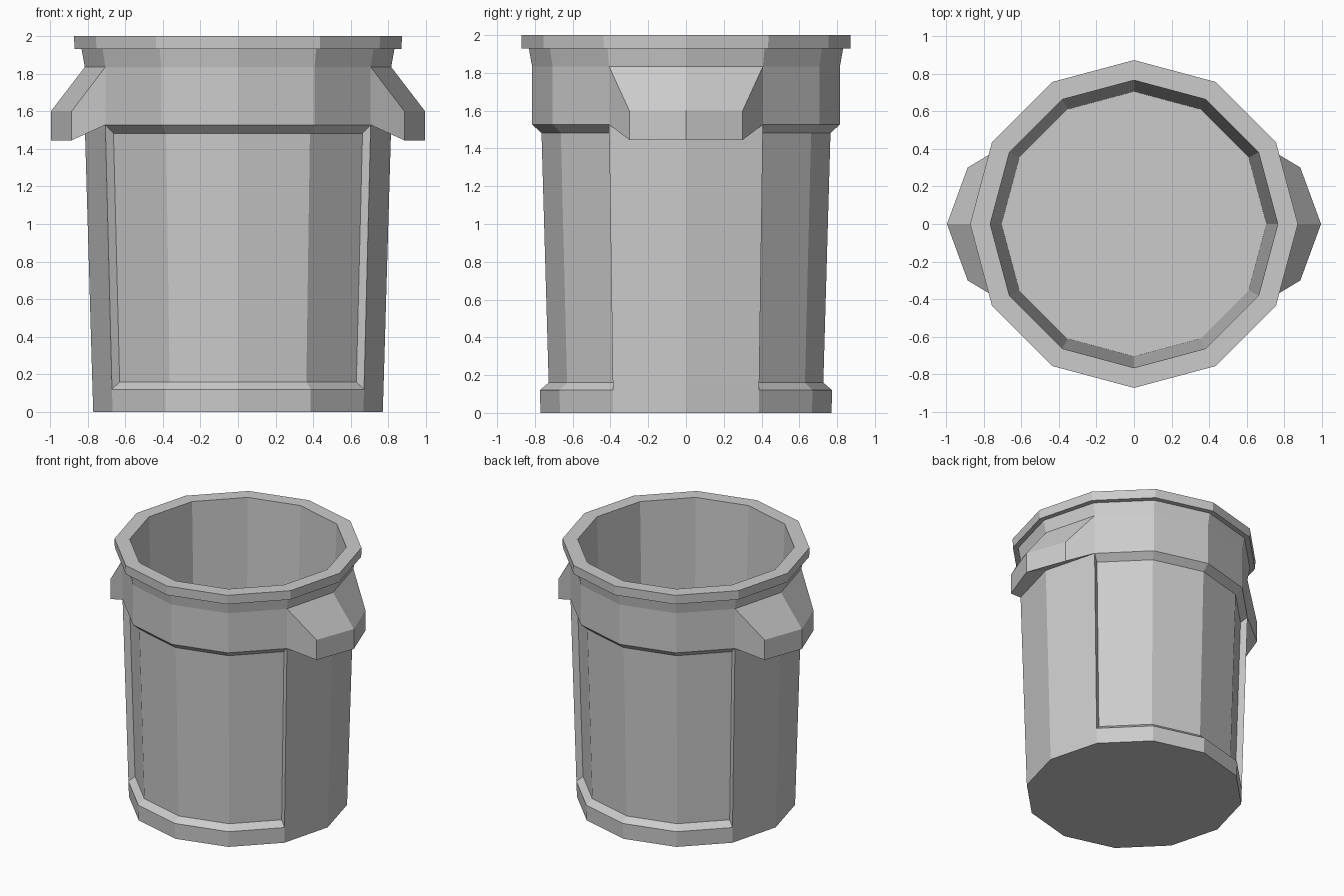
import bpy, bmesh, math

if "Cube" in bpy.data.objects:
    bpy.data.objects.remove(bpy.data.objects["Cube"])

N = 12
SIDE = {0, 5, 6, 11}  # sectors facing +x / -x: no recess, carry the handles
bm = bmesh.new()


def ring(r, z):
    return [bm.verts.new((r * math.cos(i * math.tau / N), r * math.sin(i * math.tau / N), z))
            for i in range(N)]


def band(a, b, sectors=range(N)):
    for i in sectors:
        j = (i + 1) % N
        bm.faces.new((a[i], a[j], b[j], b[i]))


# Outer foot, side strips and recessed front/back panels
base = ring(0.77, 0)
foot = ring(0.774, 0.12)
collar_low = ring(0.815, 1.527)
bm.faces.new(base[::-1])
band(base, foot)
band(foot, collar_low, SIDE)
panels = [i for i in range(N) if i not in SIDE]
panel_low, panel_high = ring(0.727, 0.16), ring(0.765, 1.482)
band(foot, panel_low, panels)
band(panel_low, panel_high, panels)
band(panel_high, collar_low, panels)
for i in (1, 5, 7, 11):  # upright ends of the recesses
    bm.faces.new((foot[i], panel_low[i], panel_high[i], collar_low[i]))

# Collar, rim and hollow inside
collar_high = ring(0.815, 1.835)
band(collar_low, collar_high, panels)
prev = collar_high
for r, z in ((0.832, 1.93), (0.87, 1.93), (0.872, 2.0), (0.765, 2.0), (0.705, 0.06)):
    cur = ring(r, z)
    band(prev, cur)
    prev = cur
bm.faces.new(prev)

# Grip handles grown out of the collar on both sides
for s, idx in ((1, (11, 0, 1)), (-1, (7, 6, 5))):
    cols = []
    for i, x, y in zip(idx, (0.885, 0.995, 0.885), (-0.3, 0, 0.3)):
        top = bm.verts.new((s * x, y, 1.6))
        low = bm.verts.new((s * x, y, 1.445))
        cols.append((collar_high[i], top, low, collar_low[i]))
    for a, b in zip(cols, cols[1:]):
        for k in range(3):
            bm.faces.new((a[k], b[k], b[k + 1], a[k + 1]))
    bm.faces.new(cols[0])
    bm.faces.new(cols[2])

# Tidy unused ring points and face directions
bmesh.ops.delete(bm, geom=[v for v in bm.verts if not v.link_faces], context='VERTS')
bmesh.ops.recalc_face_normals(bm, faces=bm.faces[:])
mesh = bpy.data.meshes.new("trash_can")
bm.to_mesh(mesh)
bm.free()
bpy.context.collection.objects.link(bpy.data.objects.new("trash_can", mesh))
